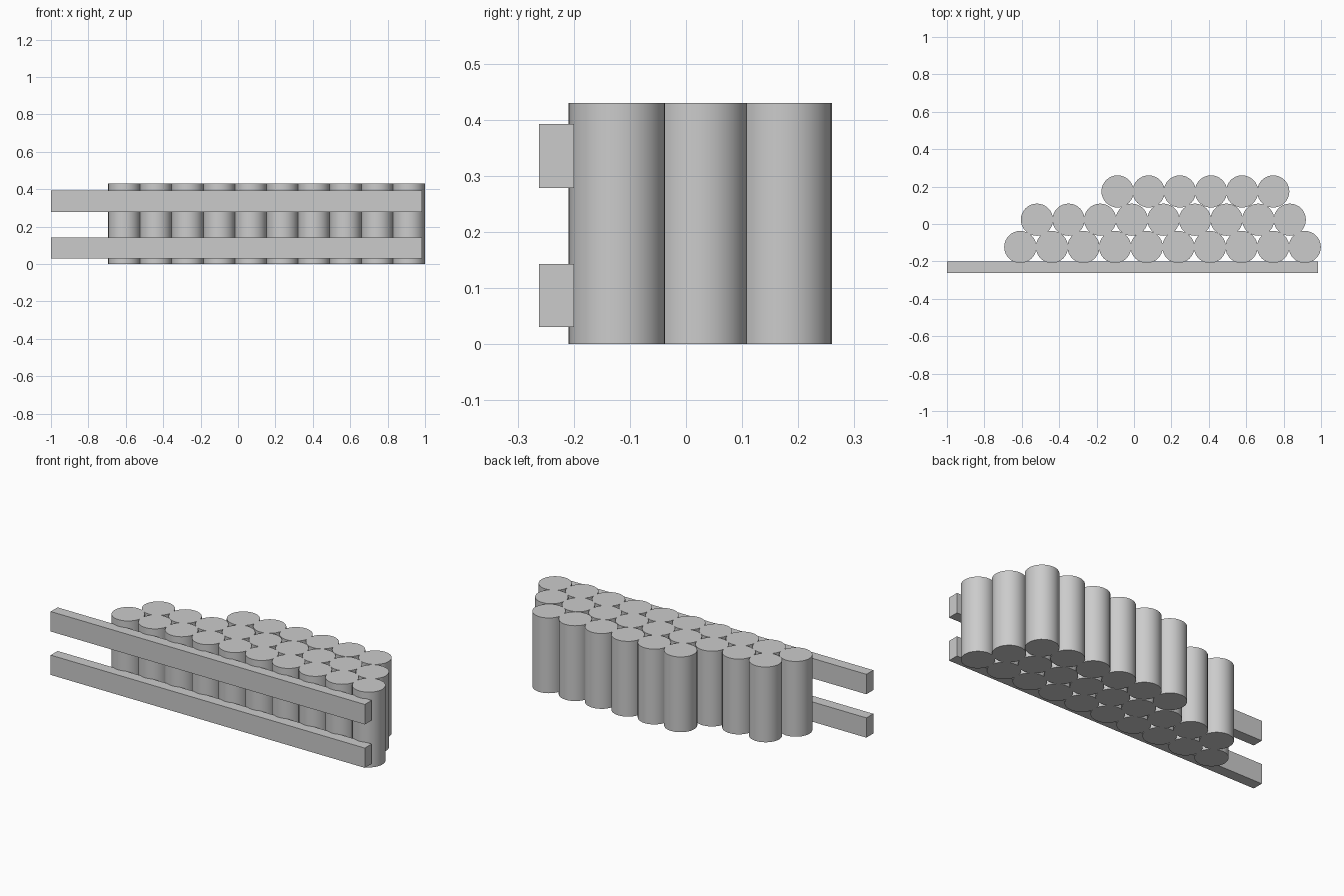
import bpy

cube = bpy.data.objects.get("Cube")
if cube:
    bpy.data.objects.remove(cube)

# Single plain material
grey = bpy.data.materials.new("light grey")
grey.use_nodes = True
colour = (0.6, 0.6, 0.6, 1)
grey.diffuse_color = colour
grey.node_tree.nodes["Principled BSDF"].inputs["Base Color"].default_value = colour

RADIUS = 0.086
HEIGHT = 0.43
SPACING = 0.169


def log(name, x, y):
    bpy.ops.mesh.primitive_cylinder_add(
        vertices=32, radius=RADIUS, depth=HEIGHT, location=(x, y, HEIGHT / 2))
    ob = bpy.context.object
    ob.name = name
    ob.data.materials.append(grey)
    bpy.ops.object.shade_smooth_by_angle()


def rail(name, low, high):
    bpy.ops.mesh.primitive_cube_add(size=1, location=(-0.0075, -0.231, (low + high) / 2))
    ob = bpy.context.object
    ob.name = name
    ob.scale = (1.985, 0.062, high - low)
    bpy.ops.object.transform_apply(location=False, rotation=False, scale=True)
    ob.data.materials.append(grey)


# Three staggered rows of upright logs: name, first x, y, count
rows = [
    ("front_log", -0.608, -0.123, 10),
    ("middle_log", -0.519, 0.023, 9),
    ("back_log", -0.088, 0.174, 6),
]
for name, start, y, count in rows:
    step = SPACING if name != "back_log" else 0.1665
    for i in range(count):
        log(f"{name}_{i + 1}", start + i * step, y)

# Two horizontal rails across the front
rail("lower_rail", 0.03, 0.143)
rail("upper_rail", 0.278, 0.392)
